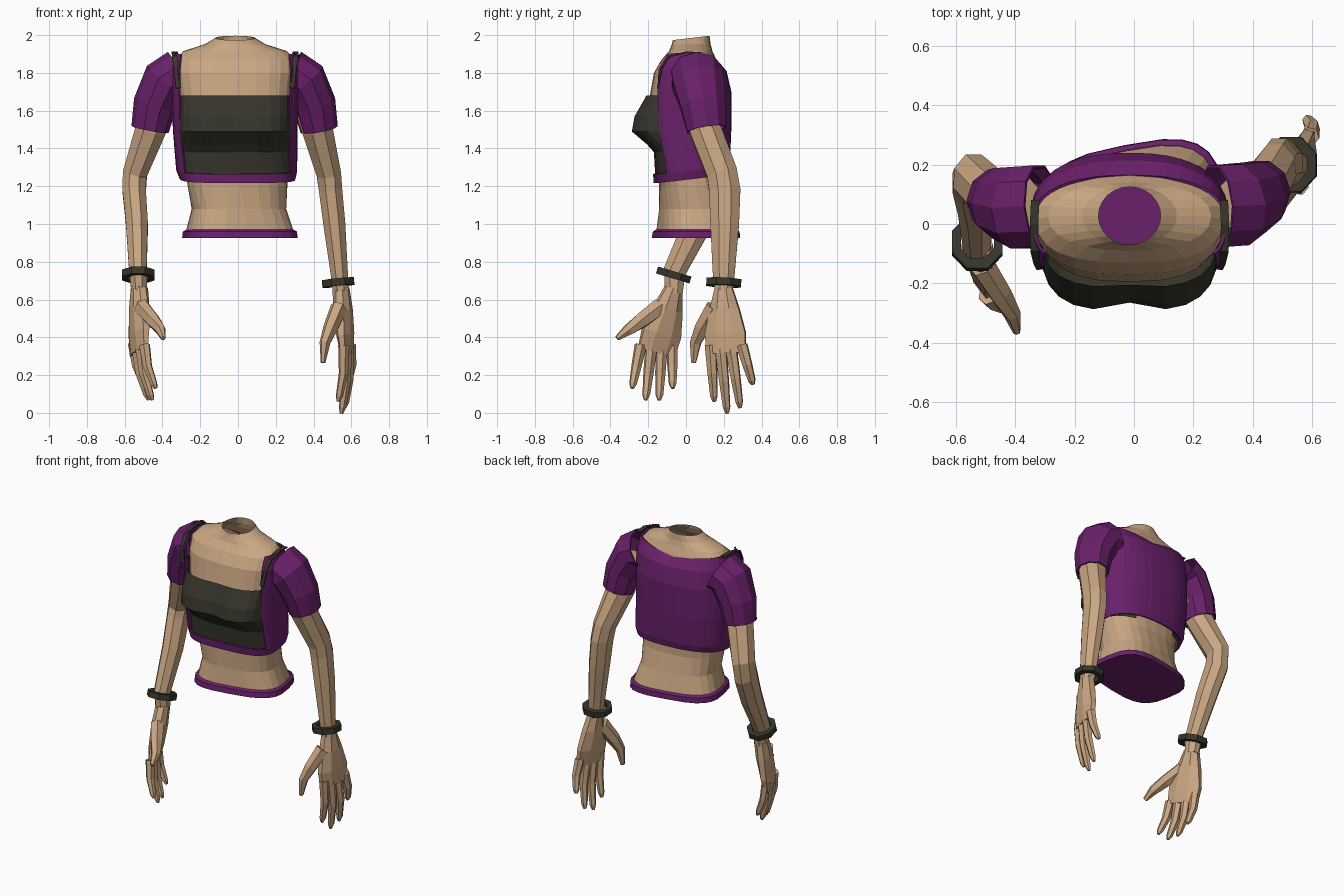
import bpy, bmesh, math
from mathutils import Vector

if "Cube" in bpy.data.objects:
    bpy.data.objects.remove(bpy.data.objects["Cube"])


def material(name, rgb):
    m = bpy.data.materials.new(name)
    m.diffuse_color = (*rgb, 1)
    m.use_nodes = True
    m.node_tree.nodes["Principled BSDF"].inputs["Base Color"].default_value = m.diffuse_color
    return m


SKIN = material("skin tan", (0.584, 0.381, 0.223))
PURPLE = material("purple cloth", (0.143, 0.0145, 0.143))
DARK = material("charcoal cloth", (0.036, 0.036, 0.025))


def loft(name, rings, mat, cap=(False, False), loop=False, drop=None, thick=0):
    """Skin a list of equal point rings; drop removes faces by their centre."""
    bm = bmesh.new()
    vs = [[bm.verts.new(p) for p in r] for r in rings]
    n = len(vs[0])
    for a, b in list(zip(vs, vs[1:])) + ([(vs[-1], vs[0])] if loop else []):
        for i in range(n):
            j = (i + 1) % n
            bm.faces.new((a[i], a[j], b[j], b[i]))
    if cap[0]:
        bm.faces.new(vs[0][::-1])
    if cap[1]:
        bm.faces.new(vs[-1])
    bmesh.ops.recalc_face_normals(bm, faces=bm.faces)
    if drop:
        gone = [f for f in bm.faces if drop(f.calc_center_median())]
        bmesh.ops.delete(bm, geom=gone, context='FACES')
    me = bpy.data.meshes.new(name)
    bm.to_mesh(me)
    bm.free()
    me.materials.append(mat)
    ob = bpy.data.objects.new(name, me)
    bpy.context.collection.objects.link(ob)
    if thick:
        s = ob.modifiers.new("thickness", 'SOLIDIFY')
        s.thickness, s.offset = thick, -1


def slab(z, hx, y0, y1, e=2.6, n=24, dip=0, cleft=0, lift=0):
    """Rounded body section between y0 (front) and y1 (back); the waist twists to one side."""
    cy, hy, pts = (y0 + y1) / 2, (y1 - y0) / 2, []
    twist = min(1, max(0, (1.4 - z) / 0.4))
    rot, cx = math.radians(11) * twist, 0.025 * twist - 0.015
    for i in range(n):
        a = 2 * math.pi * i / n
        c, s = math.cos(a), math.sin(a)
        p = 2 / (min(e, 2.4) if s > 0 and z > 1.1 else e)
        x = hx * math.copysign(abs(c) ** p, c)
        y = hy * math.copysign(abs(s) ** p, s)
        if s < 0:
            y += cleft * math.exp(-x * x / 0.006)
        pts.append((cx + x * math.cos(rot) - y * math.sin(rot),
                    cy + x * math.sin(rot) + y * math.cos(rot),
                    z - dip * (1 - abs(x) / hx) + lift * y))
    return pts


def tube(name, path, sizes, mat, wide=(0, 1, 0), n=8, cap=(True, True), thick=0):
    """Elliptical sections (half width, half thickness) square to the path."""
    pts, rings = [Vector(p) for p in path], []
    for i, (rw, rt) in enumerate(sizes):
        t = (pts[min(i + 1, len(pts) - 1)] - pts[max(i - 1, 0)]).normalized()
        w = Vector(wide)
        w = (w - t * w.dot(t)).normalized()
        u = t.cross(w)
        rings.append([pts[i] + w * rw * math.cos(a) + u * rt * math.sin(a)
                      for a in [2 * math.pi * (k + 0.5) / n for k in range(n)]])
    loft(name, rings, mat, cap, thick=thick)


# Torso: bare waist up to an open neck
loft("torso", [slab(*r) for r in (
    (0.95, 0.285, -0.145, 0.25, 3), (1.08, 0.25, -0.135, 0.22), (1.2, 0.265, -0.138, 0.195),
    (1.4, 0.28, -0.15, 0.19), (1.66, 0.3, -0.195, 0.2), (1.8, 0.315, -0.17, 0.18),
    (1.87, 0.315, -0.13, 0.16), (1.915, 0.275, -0.09, 0.14, 2.2),
    (1.952, 0.16, -0.075, 0.13, 2))]
     + [slab(1.985, 0.105, -0.07, 0.125, 2, lift=0.12)], SKIN)

# Trouser waistband with a closed underside
loft("waistband", [slab(0.925, 0.3, -0.165, 0.27, 3.2), slab(0.96, 0.296, -0.16, 0.268, 3.2),
                   slab(0.97, 0.28, -0.145, 0.252, 3)], PURPLE, cap=(True, False))

# Cropped chest band with a shaped bust
loft("chest_band", [slab(z, 0.3, y, 0.19, 3, cleft=c) for z, y, c in (
    (1.25, -0.158, 0), (1.38, -0.17, 0), (1.42, -0.21, 0.01),
    (1.49, -0.295, 0.03), (1.57, -0.28, 0.03), (1.68, -0.215, 0.01))], DARK)

# Open jacket: the front is cut away above the purple hem
loft("jacket", [slab(z, hx, y0, y1, 3.5, 40, d, 0, k) for z, hx, y0, y1, d, k in (
    (1.24, 0.305, -0.165, 0.22, 0, 0.12), (1.285, 0.32, -0.17, 0.23, 0, 0.1),
    (1.5, 0.33, -0.2, 0.24, 0, 0), (1.7, 0.335, -0.21, 0.24, 0, 0),
    (1.82, 0.335, -0.2, 0.215, 0.01, 0), (1.905, 0.325, -0.14, 0.165, 0.05, 0))],
     PURPLE, thick=0.01,
     drop=lambda c: c.z > 1.275 and c.y < -0.04 and abs(c.x + 0.015) < 0.287)

# Dark edging over the shoulders, and sleeves
for side, s in (("right", 1), ("left", -1)):
    tube(side + "_strap", [(s * x - 0.015, y, z) for x, y, z in (
        (0.3, -0.15, 1.72), (0.31, -0.13, 1.82), (0.32, -0.09, 1.885),
        (0.322, 0, 1.91), (0.318, 0.08, 1.905))], [(0.02, 0.006)] * 5, DARK, wide=(1, 0, 0), n=4)
    tube(side + "_sleeve", [(s * x - 0.018 + s * 0.018, y + (s - 1) * 0.015 * k / 3, z)
                            for k, (x, y, z) in enumerate((
                                (0.275, 0.06, 1.79), (0.345, 0.065, 1.755),
                                (0.405, 0.09, 1.63), (0.43, 0.11, 1.5)))],
         [(0.145, 0.135), (0.145, 0.13), (0.125, 0.115), (0.108, 0.1)],
         PURPLE, n=10, cap=(False, False), thick=0.01)


def bracelet(name, centre, axis):
    """Faceted band with an open middle."""
    c, ax = Vector(centre), Vector(axis).normalized()
    u = Vector((1, 0, 0))
    u = (u - ax * u.dot(ax)).normalized()
    v = ax.cross(u)
    angles = [(k + 0.5) * math.pi / 4 for k in range(8)]
    loft(name, [[c + ax * h * 0.019 + (u * math.cos(a) * 0.92 + v * math.sin(a)) * r for a in angles]
                for h, r in ((-1, 0.1), (1, 0.1), (1, 0.065), (-1, 0.065))], DARK, loop=True)


def limb(side, s, path, knuckles, tips, thumb):
    """Arm, palm, four fanned fingers and thumb; knuckles and tips give index and little ends."""
    tube(side + "_arm", path, [(0.09, 0.09), (0.09, 0.088), (0.088, 0.07), (0.09, 0.067),
                               (0.082, 0.063), (0.064, 0.05), (0.05, 0.045)], SKIN)
    k0, k1, t0, t1 = (Vector(p) for p in knuckles + tips)
    wrist, across = Vector(path[-1]) + Vector((0, 0, 0.03)), k1 - k0
    middle = (k0 + k1) / 2 - Vector((0, 0, 0.045))
    tube(side + "_palm", [wrist.lerp(middle, t) for t in (0, 0.33, 0.7, 1)],
         [(0.05, 0.045), (0.086, 0.05), (0.118, 0.043), (0.112, 0.029)], SKIN, wide=across)
    for i, finger in enumerate(("index", "middle", "ring", "little")):
        f = i / 3
        a, b = k0.lerp(k1, f), t0.lerp(t1, f)
        a.z -= 0.025 * math.sin(math.pi * f)
        b.z -= (0.09 + s * 0.018) * math.sin(math.pi * f)
        bow = Vector((s * 0.014, 0, 0))
        tube(f"{side}_{finger}_finger", [a, a.lerp(b, 0.5) + bow, a.lerp(b, 0.9) + bow * 0.3, b],
             [(r, r * 0.92) for r in (0.033, 0.028, 0.021, 0.01)], SKIN, wide=across, n=6)
    tube(side + "_thumb", thumb, [(r, r * 0.9) for r in (0.05, 0.044, 0.032, 0.014)],
         SKIN, wide=across, n=6)


# Right arm hangs with the palm turned inward
limb("right", 1,
     [(0.35, 0.07, 1.72), (0.42, 0.1, 1.5), (0.48, 0.19, 1.27), (0.49, 0.205, 1.18),
      (0.51, 0.205, 1.0), (0.535, 0.2, 0.75), (0.545, 0.2, 0.63)],
     [(0.56, 0.13, 0.36), (0.595, 0.295, 0.36)], [(0.53, 0.15, 0.06), (0.58, 0.355, 0.15)],
     [(0.535, 0.15, 0.56), (0.49, 0.085, 0.45), (0.46, 0.05, 0.37), (0.45, 0.04, 0.265)])
bracelet("right_bracelet", (0.53, 0.2, 0.69), (-0.1, 0.05, 1))

# Left arm bends forward
limb("left", -1,
     [(-0.385, 0.07, 1.72), (-0.462, 0.08, 1.5), (-0.545, 0.155, 1.27), (-0.55, 0.14, 1.18),
      (-0.535, 0.06, 1.0), (-0.53, -0.06, 0.75), (-0.522, -0.065, 0.63)],
     [(-0.495, -0.24, 0.36), (-0.555, -0.075, 0.37)], [(-0.435, -0.285, 0.13), (-0.49, -0.07, 0.13)],
     [(-0.51, -0.14, 0.56), (-0.45, -0.235, 0.49), (-0.41, -0.305, 0.44), (-0.395, -0.365, 0.395)])
bracelet("left_bracelet", (-0.528, -0.065, 0.73), (0, 0.3, 1))
